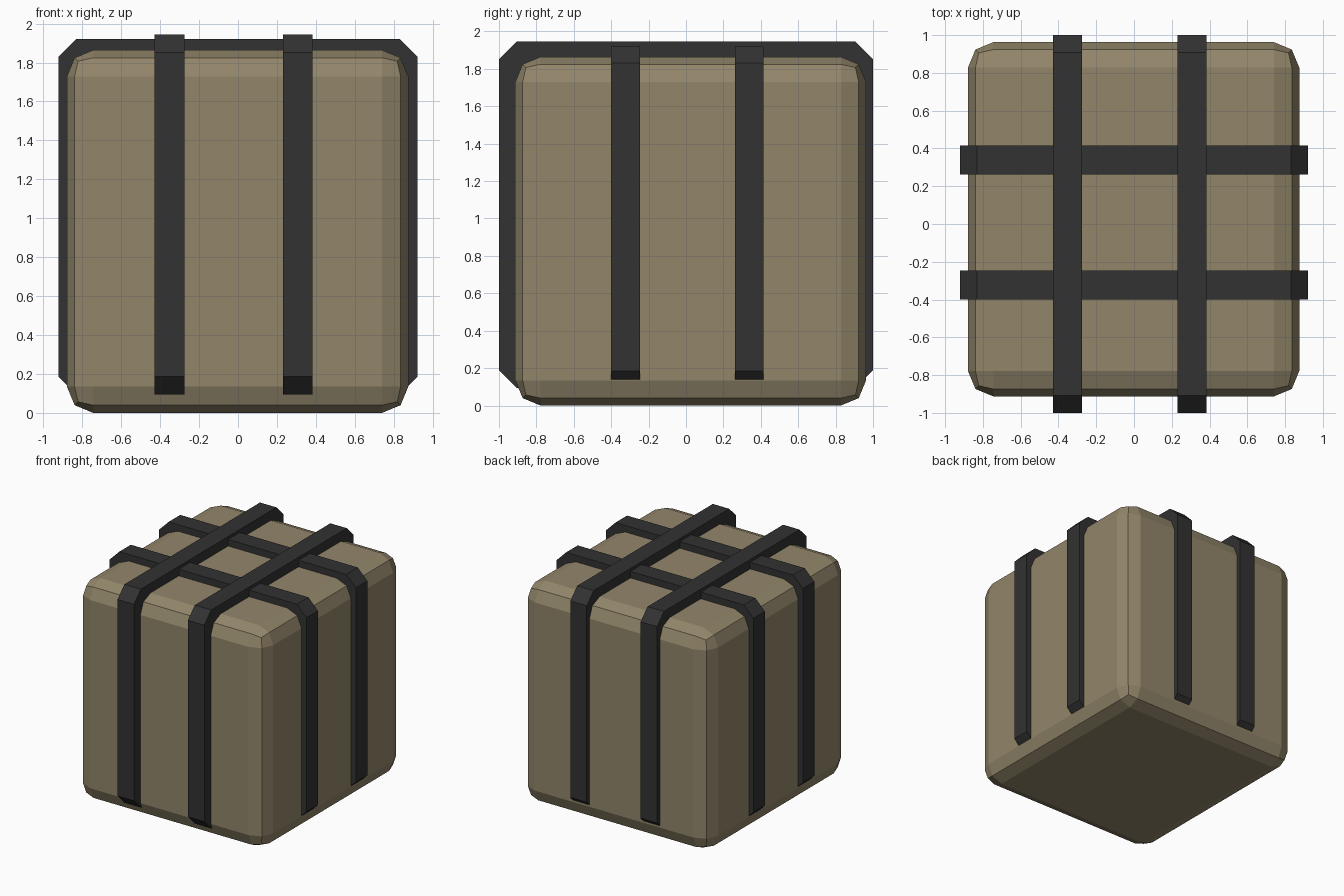
import bpy, bmesh

if "Cube" in bpy.data.objects:
    bpy.data.objects.remove(bpy.data.objects["Cube"])

def material(name, color):
    m = bpy.data.materials.new(name)
    m.diffuse_color = (*color, 1)
    m.use_nodes = True
    m.node_tree.nodes["Principled BSDF"].inputs["Base Color"].default_value = m.diffuse_color
    return m

def finish(name, bm, mat):
    bmesh.ops.recalc_face_normals(bm, faces=bm.faces)
    me = bpy.data.meshes.new(name)
    bm.to_mesh(me)
    bm.free()
    me.materials.append(mat)
    ob = bpy.data.objects.new(name, me)
    bpy.context.collection.objects.link(ob)
    return ob

canvas = material("canvas", (0.29, 0.24, 0.145))
webbing = material("webbing", (0.032, 0.032, 0.032))

# Padded bundle: box with two-step rounded edges
bm = bmesh.new()
bmesh.ops.create_cube(bm, size=1)
for v in bm.verts:
    v.co.x = v.co.x * 1.754 - 0.002
    v.co.y = v.co.y * 1.876 + 0.025
    v.co.z = (v.co.z + 0.5) * 1.864
bmesh.ops.bevel(bm, geom=bm.edges[:], offset=0.135, segments=2, profile=0.5,
                affect='EDGES', clamp_overlap=True)
finish("bundle", bm, canvas)

# Straps: chamfered loops around the bundle, the base run hidden inside it
def strap(name, axis, centre, half, low, high, cut, width=0.154):
    outline = [(-half, low + cut), (-half, high - cut), (-half + cut, high),
               (half - cut, high), (half, high - cut), (half, low + cut),
               (half - cut, low), (-half + cut, low)]
    bm = bmesh.new()
    rings = []
    for side in (-0.5, 0.5):
        c = centre + side * width
        rings.append([bm.verts.new((c, u, z) if axis == 'Y' else (u, c, z))
                      for u, z in outline])
    for ring in rings:
        bm.faces.new(ring)
    n = len(outline)
    for i in range(n):
        j = (i + 1) % n
        bm.faces.new((rings[0][i], rings[0][j], rings[1][j], rings[1][i]))
    finish(name, bm, webbing)

for i, x in enumerate((-0.352, 0.307)):
    strap(f"long_strap_{i + 1}", 'Y', x, 1.0, 0.095, 1.945, 0.093)
for i, y in enumerate((-0.323, 0.338)):
    strap(f"cross_strap_{i + 1}", 'X', y, 0.922, 0.095, 1.92, 0.09)
